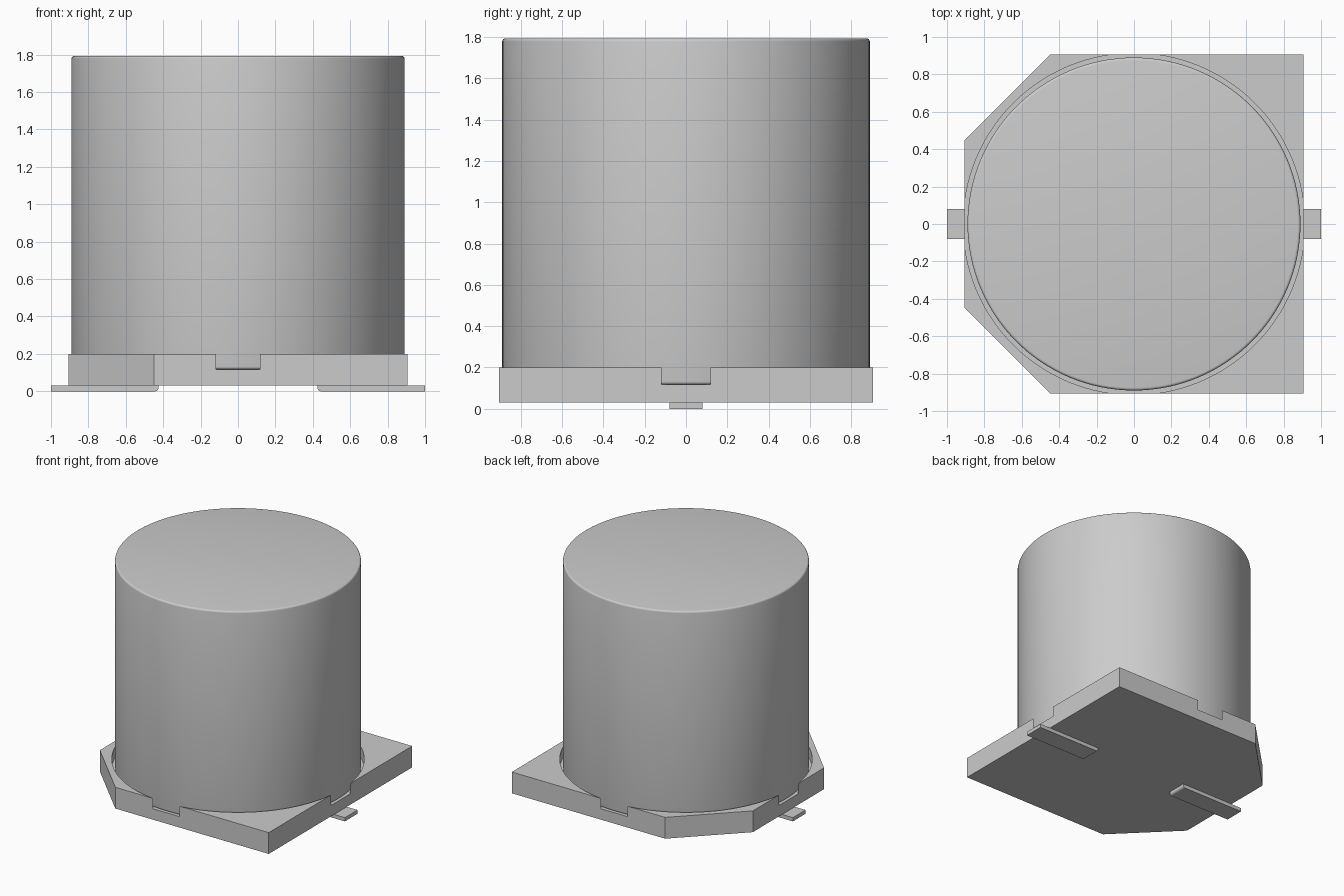
import bpy, bmesh, math

cube = bpy.data.objects.get("Cube")
if cube:
    bpy.data.objects.remove(cube, do_unlink=True)

grey = bpy.data.materials.new("light grey")
grey.use_nodes = True
grey.diffuse_color = (0.6, 0.6, 0.6, 1)
grey.node_tree.nodes["Principled BSDF"].inputs["Base Color"].default_value = (0.6, 0.6, 0.6, 1)

HALF, CHAMFER = 0.905, 0.45       # base half width, start of the cut corners
FLOOR, BASE_BOTTOM, BASE_TOP = 0.117, 0.03, 0.2


def activate(obj):
    bpy.ops.object.select_all(action='DESELECT')
    obj.select_set(True)
    bpy.context.view_layer.objects.active = obj


def prism(name, outline, offset):
    """Extrude a closed outline of 3D points along an offset."""
    bm = bmesh.new()
    face = bm.faces.new([bm.verts.new(p) for p in outline])
    out = bmesh.ops.extrude_face_region(bm, geom=[face])
    moved = [v for v in out["geom"] if isinstance(v, bmesh.types.BMVert)]
    bmesh.ops.translate(bm, verts=moved, vec=offset)
    bmesh.ops.recalc_face_normals(bm, faces=bm.faces)
    mesh = bpy.data.meshes.new(name)
    bm.to_mesh(mesh)
    bm.free()
    mesh.materials.append(grey)
    obj = bpy.data.objects.new(name, mesh)
    bpy.context.collection.objects.link(obj)
    return obj


def cylinder(name, radius, bottom, top):
    bpy.ops.mesh.primitive_cylinder_add(vertices=128, radius=radius, depth=top - bottom,
                                        location=(0, 0, (top + bottom) / 2))
    obj = bpy.context.object
    obj.name = name
    obj.data.materials.append(grey)
    return obj


# Base plate with two cut corners on the right
corners = [(HALF, -HALF), (HALF, HALF), (-CHAMFER, HALF),
           (-HALF, CHAMFER), (-HALF, -CHAMFER), (-CHAMFER, -HALF)]
base = prism("base_plate", [(x, y, BASE_BOTTOM) for x, y in corners],
             (0, 0, BASE_TOP - BASE_BOTTOM))

# Round seat, just wide enough to break through the four sides
cutter = cylinder("seat_cutter", 0.913, FLOOR, 0.4)
cutter.hide_render = True
activate(base)
cut = base.modifiers.new("seat", 'BOOLEAN')
cut.operation = 'DIFFERENCE'
cut.solver = 'EXACT'
cut.object = cutter
bpy.ops.object.modifier_apply(modifier=cut.name)
bpy.data.objects.remove(cutter, do_unlink=True)
activate(base)
bpy.ops.object.shade_smooth_by_angle(angle=math.radians(30))

# Can with softly rounded rims
can = cylinder("can", 0.89, FLOOR, 1.793)
bevel = can.modifiers.new("rim", 'BEVEL')
bevel.width = 0.015
bevel.segments = 4
bevel.limit_method = 'ANGLE'
bevel.angle_limit = math.radians(40)
activate(can)
bpy.ops.object.modifier_apply(modifier=bevel.name)
bpy.ops.object.shade_smooth_by_angle(angle=math.radians(30))

# Flat leads, rounded at the lower inner end
INNER, ROUND = 0.425, 0.018
for name, side in (("left_lead", 1), ("right_lead", -1)):
    profile = [(1, 0), (1, BASE_BOTTOM), (INNER, BASE_BOTTOM)]
    for i in range(6):
        a = i / 5 * math.pi / 2
        profile.append((INNER + ROUND * (1 - math.cos(a)), ROUND * (1 - math.sin(a))))
    lead = prism(name, [(side * x, -0.08, z) for x, z in profile], (0, 0.16, 0))
    activate(lead)
    bpy.ops.object.shade_smooth_by_angle(angle=math.radians(30))
